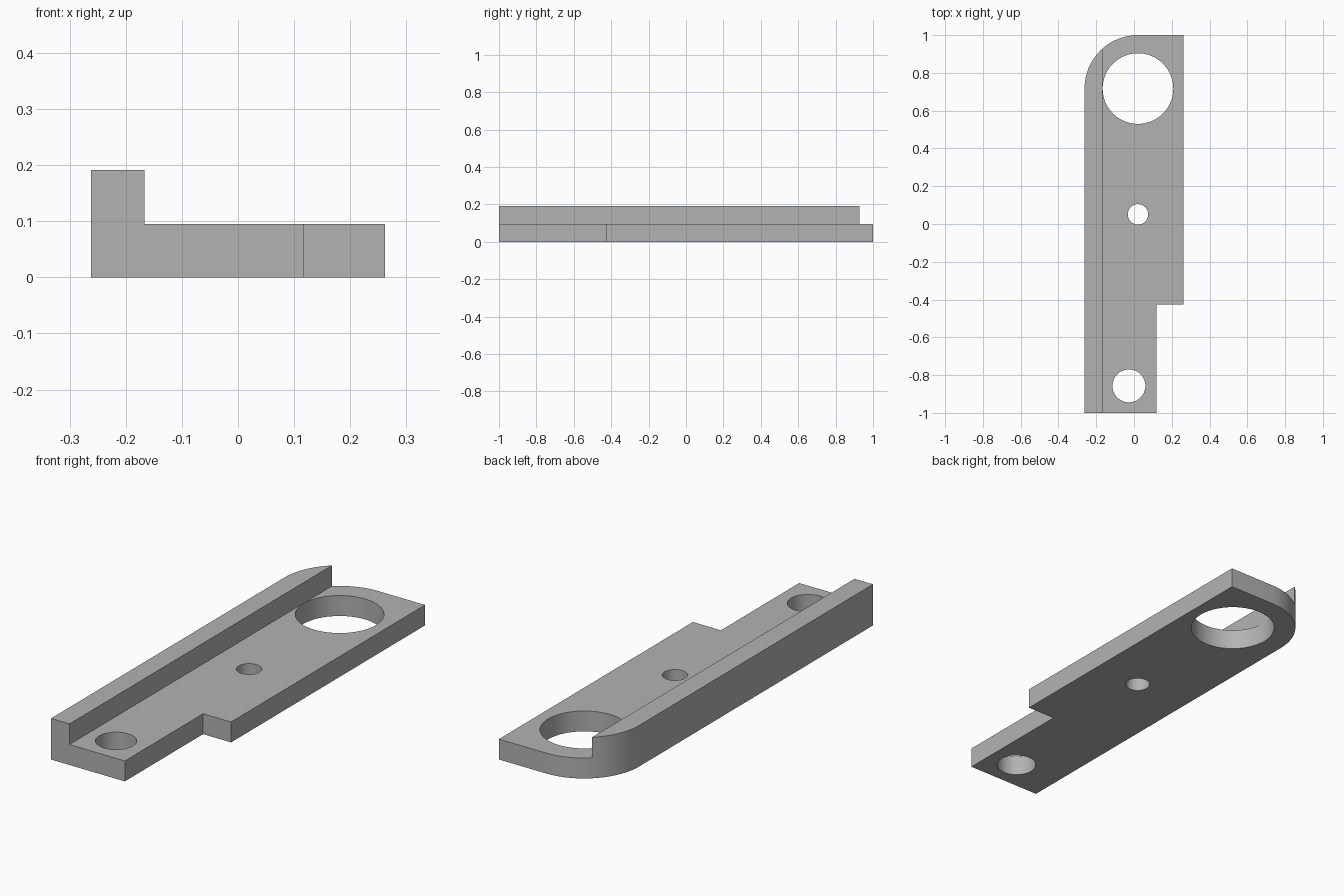
import bpy
import bmesh
from math import cos, sin, pi, radians

cube = bpy.data.objects.get("Cube")
if cube:
    bpy.data.objects.remove(cube, do_unlink=True)

HALF_W = 0.262          # half width of the plate
PLATE_H, LIP_H = 0.095, 0.191
LIP_X = -0.167          # inner face of the raised lip
NOTCH_X, NOTCH_Y = 0.118, -0.425
PIVOT = (0.021, 0.717)  # shared centre of the rounded corner and large hole
CORNER_R = HALF_W + PIVOT[0]

grey = bpy.data.materials.new("plain grey")
grey.use_nodes = True
colour = (0.45, 0.45, 0.45, 1)
grey.diffuse_color = colour
grey.node_tree.nodes["Principled BSDF"].inputs["Base Color"].default_value = colour


def extrude_profile(name, points, z0, z1):
    """Make a solid prism from a counter-clockwise outline."""
    bm = bmesh.new()
    base = bm.faces.new([bm.verts.new((x, y, z0)) for x, y in points])
    top = bmesh.ops.extrude_face_region(bm, geom=[base])["geom"]
    for v in top:
        if isinstance(v, bmesh.types.BMVert):
            v.co.z = z1
    bmesh.ops.recalc_face_normals(bm, faces=bm.faces)
    mesh = bpy.data.meshes.new(name)
    bm.to_mesh(mesh)
    bm.free()
    mesh.materials.append(grey)
    obj = bpy.data.objects.new(name, mesh)
    bpy.context.scene.collection.objects.link(obj)
    return obj


def arc(centre, radius, start, end, steps):
    return [(centre[0] + radius * cos(start + (end - start) * i / steps),
             centre[1] + radius * sin(start + (end - start) * i / steps))
            for i in range(steps + 1)]


# Plate outline with a stepped side and one rounded corner
outline = [(-HALF_W, -1), (NOTCH_X, -1), (NOTCH_X, NOTCH_Y),
           (HALF_W, NOTCH_Y), (HALF_W, 1)]
outline += arc(PIVOT, CORNER_R, pi / 2, pi, 24)
bracket = extrude_profile("bracket_plate", outline, 0, LIP_H)

# Step that leaves the raised lip, then the three through holes
cutters = [extrude_profile("lip_step_cutter",
                           [(LIP_X, -2), (1, -2), (1, 2), (LIP_X, 2)],
                           PLATE_H, 1)]
holes = {"large_hole_cutter": (PIVOT, 0.187),
         "middle_hole_cutter": ((0.021, 0.051), 0.054),
         "front_hole_cutter": ((-0.027, -0.857), 0.087)}
for name, (centre, radius) in holes.items():
    ring = arc(centre, radius, 0, 2 * pi, 64)[:-1]
    cutters.append(extrude_profile(name, ring, -1, 1))

for cutter in cutters:
    cutter.hide_render = True
    mod = bracket.modifiers.new(cutter.name, "BOOLEAN")
    mod.operation = "DIFFERENCE"
    mod.solver = "EXACT"
    mod.object = cutter

# Bake the cuts and discard the cutters
graph = bpy.context.evaluated_depsgraph_get()
baked = bpy.data.meshes.new_from_object(bracket.evaluated_get(graph))
bracket.modifiers.clear()
bracket.data = baked
baked.name = "bracket_plate"
for cutter in cutters:
    bpy.data.objects.remove(cutter, do_unlink=True)

# Smooth curved walls, crisp edges elsewhere
bpy.ops.object.select_all(action="DESELECT")
bracket.select_set(True)
bpy.context.view_layer.objects.active = bracket
bpy.ops.object.shade_smooth_by_angle(angle=radians(30))
